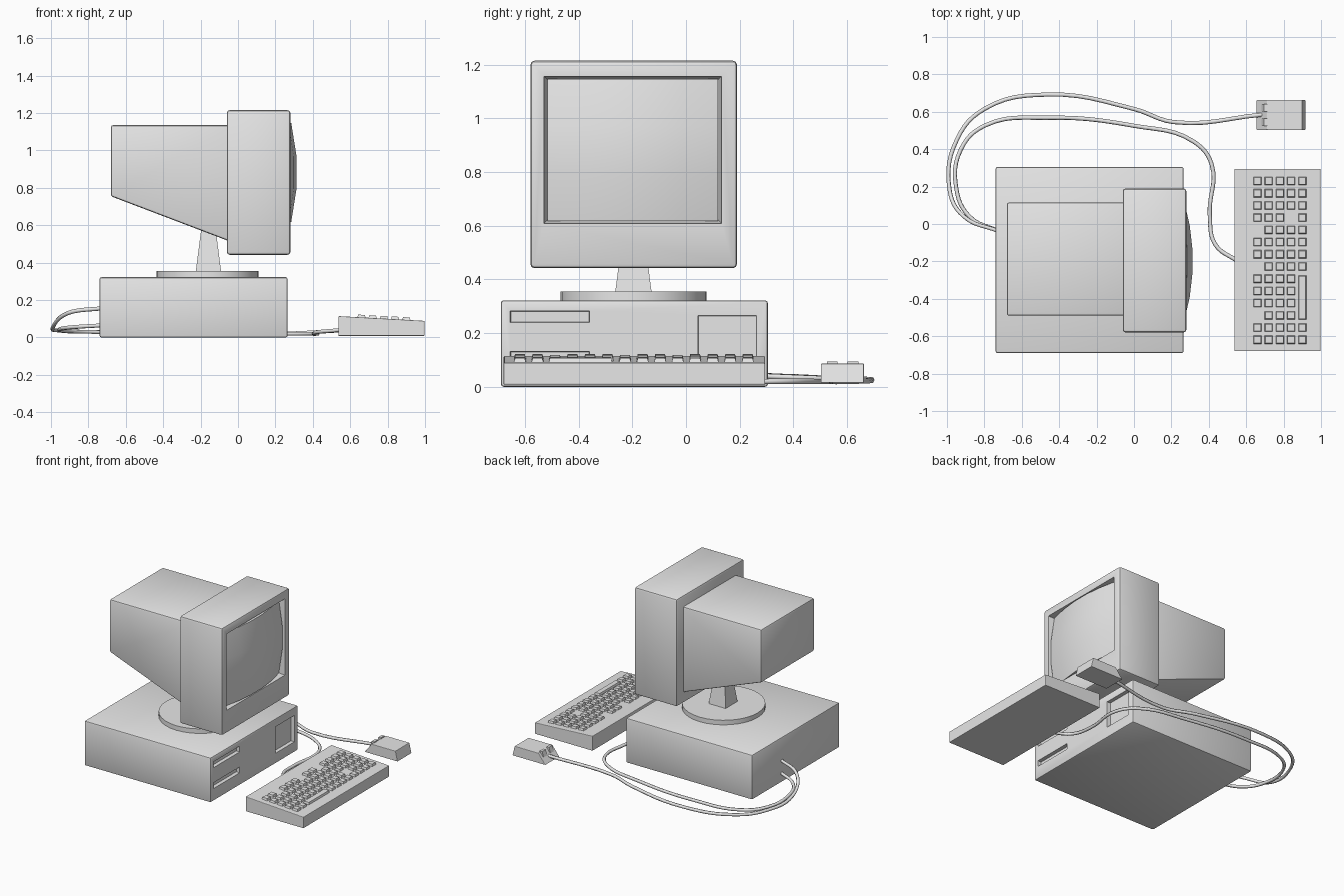
import bpy, bmesh, math
from mathutils import Vector

cube = bpy.data.objects.get("Cube")
if cube:
    bpy.data.objects.remove(cube, do_unlink=True)

grey = bpy.data.materials.new("plain_grey")
grey.use_nodes = True
grey.diffuse_color = (0.8, 0.8, 0.8, 1)
grey.node_tree.nodes["Principled BSDF"].inputs["Base Color"].default_value = (0.8, 0.8, 0.8, 1)


def add_loft(bm, ring_a, ring_b):
    """Closed solid between two rings with the same number of points."""
    a = [bm.verts.new(p) for p in ring_a]
    b = [bm.verts.new(p) for p in ring_b]
    n = len(a)
    faces = [bm.faces.new(a), bm.faces.new(b)]
    for i in range(n):
        j = (i + 1) % n
        faces.append(bm.faces.new((a[i], a[j], b[j], b[i])))
    bmesh.ops.recalc_face_normals(bm, faces=faces)


def finish(name, bm, bevel=0, segments=2):
    if bevel:
        bmesh.ops.bevel(bm, geom=bm.edges[:], offset=bevel, segments=segments,
                        profile=0.5, affect='EDGES')
    mesh = bpy.data.meshes.new(name)
    bm.to_mesh(mesh)
    bm.free()
    mesh.materials.append(grey)
    ob = bpy.data.objects.new(name, mesh)
    bpy.context.collection.objects.link(ob)
    return ob


def select(ob):
    bpy.ops.object.select_all(action='DESELECT')
    ob.select_set(True)
    bpy.context.view_layer.objects.active = ob


def smooth(ob, angle=35):
    select(ob)
    bpy.ops.object.shade_smooth_by_angle(angle=math.radians(angle))


def prism(name, profile, y0, y1, bevel=0):
    """Side profile of (x, z) points extruded from y0 to y1."""
    bm = bmesh.new()
    add_loft(bm, [(x, y0, z) for x, z in profile], [(x, y1, z) for x, z in profile])
    return finish(name, bm, bevel)


def box_profile(x0, x1, z0, z1):
    return [(x0, z0), (x1, z0), (x1, z1), (x0, z1)]


def rect_x(x, y0, y1, z0, z1):
    return [(x, y0, z0), (x, y1, z0), (x, y1, z1), (x, y0, z1)]


def rect_z(z, cx, cy, hx, hy):
    return [(cx - hx, cy - hy, z), (cx + hx, cy - hy, z),
            (cx + hx, cy + hy, z), (cx - hx, cy + hy, z)]


def cut(ob, front, depth, taper, y0, y1, z0, z1):
    """Recess with sloping walls, cut into the +x face at x = front."""
    bm = bmesh.new()
    out = taper * 0.02 / depth
    add_loft(bm, rect_x(front + 0.02, y0 - out, y1 + out, z0 - out, z1 + out),
             rect_x(front - depth, y0 + taper, y1 - taper, z0 + taper, z1 - taper))
    cutter = finish("cutter", bm)
    cutter.hide_render = True
    mod = ob.modifiers.new("recess", 'BOOLEAN')
    mod.object, mod.operation, mod.solver = cutter, 'DIFFERENCE', 'EXACT'
    select(ob)
    bpy.ops.object.modifier_apply(modifier=mod.name)
    bpy.data.objects.remove(cutter, do_unlink=True)


# Computer case with two drive slots and a recessed panel
case = prism("computer_case", box_profile(-0.74, 0.265, 0, 0.322), -0.69, 0.305, 0.01)
for z in (0.09, 0.24):
    cut(case, 0.265, 0.025, 0.002, -0.655, -0.36, z, z + 0.042)
cut(case, 0.265, 0.025, 0.002, 0.045, 0.262, 0.075, 0.265)
smooth(case)

# Monitor bezel with sloped screen opening
bezel = prism("monitor_bezel", box_profile(-0.06, 0.28, 0.442, 1.215), -0.58, 0.19, 0.015)
cut(bezel, 0.28, 0.08, 0.014, -0.53, 0.133, 0.608, 1.157)
smooth(bezel)

# Monitor rear housing, sloping up underneath
rear = prism("monitor_rear", [(-0.68, 0.755), (-0.03, 0.508), (-0.03, 1.135), (-0.68, 1.135)],
             -0.49, 0.115, 0.012)
smooth(rear)

# Bulging screen glass
bm = bmesh.new()
bmesh.ops.create_grid(bm, x_segments=5, y_segments=3, size=1)
for v in bm.verts:
    dy, dz = v.co.x * 0.318, v.co.y * 0.265
    v.co = Vector((0.318 - 0.45 * (dy * dy + dz * dz), dy - 0.199, dz + 0.882))
rim = [e for e in bm.edges if e.is_boundary]
skirt = bmesh.ops.extrude_edge_only(bm, edges=rim)["geom"]
for v in skirt:
    if isinstance(v, bmesh.types.BMVert):
        v.co.x = 0.195
bmesh.ops.recalc_face_normals(bm, faces=bm.faces[:])
smooth(finish("screen", bm))

# Swivel disc and tapered post
bm = bmesh.new()
bmesh.ops.create_cone(bm, cap_ends=True, segments=32, radius1=0.272, radius2=0.272, depth=0.04)
bmesh.ops.translate(bm, verts=bm.verts[:], vec=(-0.163, -0.195, 0.335))
smooth(finish("swivel_disc", bm))
bm = bmesh.new()
add_loft(bm, rect_z(0.35, -0.158, -0.196, 0.068, 0.068), rect_z(0.6, -0.158, -0.196, 0.036, 0.036))
finish("stand_post", bm)


# Keyboard body with a sloping deck
def deck(x):
    return 0.114 - 0.055 * (x - 0.537)


prism("keyboard_body", [(0.537, 0.008), (0.997, 0.008), (0.997, deck(0.997)), (0.537, deck(0.537))],
      -0.68, 0.295, 0.004)


# Keys in rows, with gaps and a long space bar
def add_key(bm, x, y, half_y):
    base, top = rect_z(0, x, y, 0.022, half_y), rect_z(0.015, x, y, 0.018, half_y - 0.004)
    add_loft(bm, *[[(p[0], p[1], p[2] + deck(p[0]) - 0.001) for p in ring] for ring in (base, top)])


bm = bmesh.new()
gaps = {(3, 3), (4, 0), (7, 0), (11, 0)}
for row in range(14):
    for col in range(5):
        under_bar = col == 4 and 8 <= row <= 11
        if (row, col) not in gaps and not under_bar:
            add_key(bm, 0.66 + 0.06 * col, 0.23 - 0.0653 * row, 0.022)
add_key(bm, 0.90, -0.393, 0.118)
finish("keys", bm)

# Mouse with two buttons on the sloping end
prism("mouse_body", [(0.655, 0.015), (0.917, 0.015), (0.9, 0.086), (0.71, 0.086)],
      0.503, 0.663, 0.003)
for side, y in (("right", 0.545), ("left", 0.622)):
    prism("mouse_button_" + side, [(0.683, 0.055), (0.715, 0.08), (0.715, 0.094), (0.695, 0.094)],
          y - 0.02, y + 0.02)


# Cables lying on the floor
def cable(name, points):
    curve = bpy.data.curves.new(name, 'CURVE')
    curve.dimensions = '3D'
    curve.bevel_depth, curve.bevel_resolution = 0.011, 1
    curve.resolution_u = 6
    curve.use_fill_caps = True
    spline = curve.splines.new('BEZIER')
    spline.bezier_points.add(len(points) - 1)
    for bp, p in zip(spline.bezier_points, points):
        bp.co = p
        bp.handle_left_type = bp.handle_right_type = 'AUTO'
    curve.materials.append(grey)
    ob = bpy.data.objects.new(name, curve)
    bpy.context.collection.objects.link(ob)


cable("mouse_cable", [(0.69, 0.585, 0.045), (0.21, 0.545, 0.02), (0, 0.615, 0.02),
                      (-0.465, 0.692, 0.025), (-0.8, 0.615, 0.03), (-0.945, 0.455, 0.035),
                      (-0.987, 0.19, 0.06), (-0.91, 0.04, 0.13), (-0.72, -0.04, 0.157)])
cable("keyboard_cable", [(0.55, -0.197, 0.04), (0.435, -0.11, 0.03), (0.405, 0.05, 0.02),
                         (0.415, 0.32, 0.02), (0.32, 0.44, 0.02), (0, 0.525, 0.02),
                         (-0.465, 0.568, 0.025), (-0.8, 0.525, 0.03), (-0.925, 0.4, 0.035),
                         (-0.95, 0.19, 0.045), (-0.88, 0.04, 0.055), (-0.72, -0.04, 0.065)])
